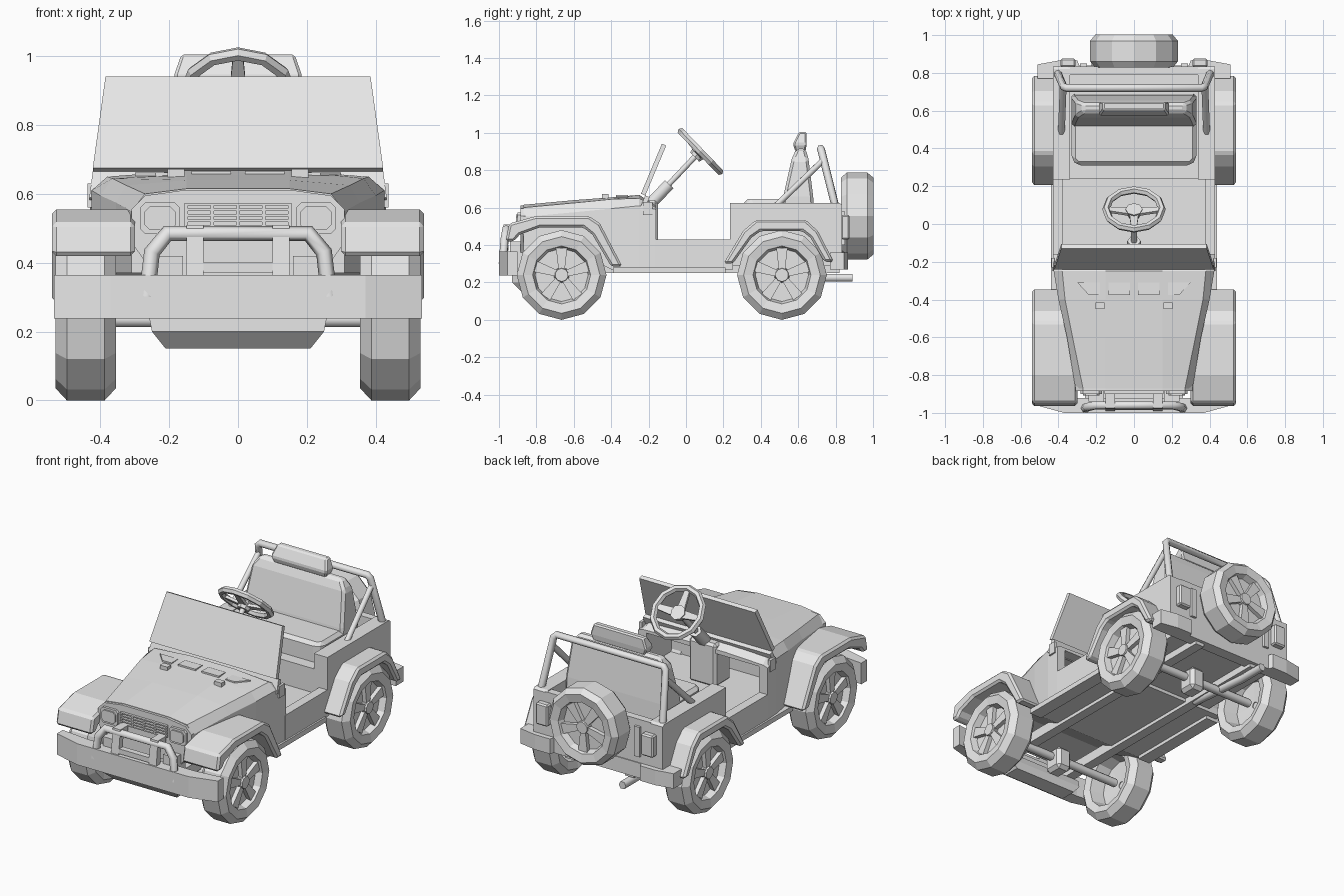
import bpy, bmesh, math
from mathutils import Matrix, Vector

if "Cube" in bpy.data.objects:
    bpy.data.objects.remove(bpy.data.objects["Cube"], do_unlink=True)

GREY = (0.8, 0.8, 0.8, 1)
mat = bpy.data.materials.new("plain_grey")
mat.use_nodes = True
mat.diffuse_color = GREY
mat.node_tree.nodes["Principled BSDF"].inputs["Base Color"].default_value = GREY


def finish(name, bm, mirror=False, bevel=0, matrix=None):
    """Turn a bmesh into a named object, optionally mirrored left to right."""
    bmesh.ops.recalc_face_normals(bm, faces=bm.faces)
    me = bpy.data.meshes.new(name)
    bm.to_mesh(me)
    bm.free()
    me.materials.append(mat)
    ob = bpy.data.objects.new(name, me)
    bpy.context.collection.objects.link(ob)
    if matrix:
        ob.matrix_world = matrix
    if bevel:
        m = ob.modifiers.new("bevel", "BEVEL")
        m.width, m.segments = bevel, 1
    if mirror:
        ob.modifiers.new("mirror", "MIRROR")
    return ob


def skin(bm, rings, caps=True):
    """Join equal point rings with quads and close the ends."""
    rows = [[bm.verts.new(p) for p in r] for r in rings]
    n = len(rows[0])
    for a, b in zip(rows, rows[1:]):
        for i in range(n):
            bm.faces.new((a[i], a[(i + 1) % n], b[(i + 1) % n], b[i]))
    if caps:
        bm.faces.new(rows[0])
        bm.faces.new(rows[-1])


def prism(name, pts, a, b, axis, **kw):
    """Extrude a 2D outline along an axis."""
    def at(p, t):
        return {"x": (t, *p), "y": (p[0], t, p[1]), "z": (*p, t)}[axis]
    bm = bmesh.new()
    skin(bm, [[at(p, t) for p in pts] for t in (a, b)])
    return finish(name, bm, **kw)


def box(name, x, y, z, **kw):
    return prism(name, [(x[0], y[0]), (x[1], y[0]), (x[1], y[1]), (x[0], y[1])], *z, "z", **kw)


def both(pts):
    """Mirror a half outline into a full one."""
    return pts + [(-p[0], *p[1:]) for p in reversed(pts)]


def tube(name, pts, r, res=1, mirror=False):
    cu = bpy.data.curves.new(name, "CURVE")
    cu.dimensions = "3D"
    cu.bevel_depth, cu.bevel_resolution, cu.use_fill_caps = r, res, True
    for s in ((1, -1) if mirror else (1,)):
        sp = cu.splines.new("POLY")
        sp.points.add(len(pts) - 1)
        for q, p in zip(sp.points, pts):
            q.co = (s * p[0], p[1], p[2], 1)
    cu.materials.append(mat)
    ob = bpy.data.objects.new(name, cu)
    bpy.context.collection.objects.link(ob)
    return ob


def wheel(name, matrix, r=0.24, mirror=False):
    """Twelve sided tyre, dished rim, five spokes and hub; outside is local +z."""
    profile = [(.16, -.075), (.205, -.0875), (r, -.055), (r, .055), (.205, .0875),
               (.155, .078), (.142, .04), (.02, .04), (.02, .02), (.145, .01)]
    bm = bmesh.new()
    steps = [math.tau * i / 12 for i in range(12)]
    rings = [[(q * math.sin(t), q * math.cos(t), h) for t in steps] for q, h in profile]
    skin(bm, rings + [rings[0]], caps=False)
    for i in range(5):
        turn = Matrix.Rotation(math.tau * i / 5, 3, "Z")
        spoke = [(-.016, .02), (.016, .02), (.03, .145), (-.03, .145)]
        skin(bm, [[turn @ Vector((*p, h)) for p in spoke] for h in (.035, .065)])
    bmesh.ops.create_cone(bm, cap_ends=True, segments=10, radius1=.045, radius2=.035, depth=.05,
                          matrix=Matrix.Translation((0, 0, .05)))
    bmesh.ops.remove_doubles(bm, verts=bm.verts, dist=.0001)
    if matrix:
        bm.transform(matrix)
    return finish(name, bm, mirror=mirror)


# Wheels, spare and axles
side = Matrix.Rotation(math.pi / 2, 4, "Y") @ Matrix.Rotation(math.pi / 2, 4, "Z")
for label, y in (("front", -.665), ("rear", .513)):
    wheel(label + "_wheels", Matrix.Translation((.4425, y, .24)) @ side, mirror=True)
    tube(label + "_axle", [(-.42, y, .235), (.42, y, .235)], .025)
    box(label + "_differential", (-.05, .05), (y - .06, y + .06), (.15, .29), bevel=.02)
wheel("spare_wheel", Matrix.Translation((0, .915, .555)) @ Matrix.Rotation(-math.pi / 2, 4, "X"), r=.232)
box("spare_mount", (-.06, .06), (.82, .93), (.5, .61))

# Hood and front body, lofted from cross-sections
sections = [(-.87, .31, .37, .55, .27, .6, .615), (-.6, .355, .37, .575, .325, .625, .64),
            (-.4, .4, .27, .595, .365, .645, .655), (-.25, .425, .27, .61, .38, .65, .668),
            (-.16, .43, .27, .59, .4, .6, .61)]
bm = bmesh.new()
skin(bm, [both([(w, y, zb), (w, y, zs), (w2, y, z2), (.15, y, zt)])
          for y, w, zb, zs, w2, z2, zt in sections])
front_body = finish("front_body", bm)
floor = box("floor_pan", (-.43, .43), (-.165, .25), (.27, .43))

# Hollow out the footwell
cutter = box("footwell_cutter", (-.375, .375), (-.4, .24), (.385, .585))
cutter.hide_render = True
cutter.hide_set(True)
cutter.display_type = "WIRE"
for ob in (front_body, floor):
    m = ob.modifiers.new("footwell", "BOOLEAN")
    m.operation, m.object, m.solver = "DIFFERENCE", cutter, "EXACT"
box("pedal_console", (-.09, .09), (-.3, -.15), (.38, .64), bevel=.015)
box("running_board", (.36, .44), (-.39, .21), (.25, .28), mirror=True)

# Rear tub with open wheel arches
arch_rear = [(.25, .31), (.34, .455), (.39, .49), (.63, .49), (.68, .455), (.75, .34)]
prism("tub_side", [(.235, .27)] + arch_rear + [(.835, .34), (.835, .615), (.82, .625), (.235, .625)],
      .34, .43, "x", mirror=True)
box("tub_floor", (-.345, .345), (.24, .83), (.29, .53))
box("tailgate", (-.35, .35), (.79, .835), (.33, .62))
box("chassis_rail", (.17, .23), (-.85, .82), (.25, .31), mirror=True)

# Fender flares
prism("rear_fender", [(.2, .3), (.305, .475), (.375, .535), (.64, .535), (.705, .475), (.79, .31),
                      (.74, .31), (.665, .44), (.62, .475), (.4, .475), (.35, .44), (.25, .3)],
      .4, .54, "x", mirror=True, bevel=.012)
prism("front_fender", [(-.965, .42), (-.945, .515), (-.8, .555), (-.52, .555), (-.46, .515), (-.34, .285),
                       (-.4, .285), (-.5, .455), (-.55, .495), (-.78, .495), (-.89, .455), (-.92, .42)],
      .3, .54, "x", mirror=True, bevel=.012)

# Grille, headlights and hood details
prism("grille_panel", both([(.24, .36), (.31, .46), (.31, .555), (.27, .595), (.15, .612)]),
      -.885, -.85, "y")
for i in range(5):
    z = .502 + i * .016
    box("grille_slat", (-.155, .155), (-.9, -.88), (z, z + .007))
for x in (-.15, -.075, 0, .075, .15):
    box("grille_divider", (x - .005, x + .005), (-.897, -.88), (.5, .573))
for label, g, y in (("headlight_rim", 0, -.9), ("headlight_lens", .012, -.908)):
    a, b, c, d, k = .17 + g, .283 - g, .483 + g, .575 - g, .014
    prism(label, [(a + k, c), (b - k, c), (b, c + k), (b, d - k), (b - k, d), (a + k, d),
                  (a, d - k), (a, c + k)], y, -.88, "y", mirror=True)
box("hood_vent_inner", (.02, .135), (-.375, -.31), (.65, .667), mirror=True)
prism("hood_vent_outer", [(.18, -.375), (.24, -.375), (.3, -.31), (.18, -.31)], .64, .662, "z", mirror=True)
box("hood_latch", (.155, .205), (-.45, -.415), (.64, .672), mirror=True)
box("side_hinge", (.42, .437), (-.23, -.18), (.56, .63), mirror=True)

# Front bumper, guard bar and skid plate
prism("front_bumper", both([(.37, -1), (.535, -.955), (.535, -.9), (.35, -.92)]), .238, .365, "z")
prism("guard_post", [(-1, .28), (-.975, .51), (-.9, .51), (-.9, .48), (-.945, .47), (-.96, .28)],
      .1, .15, "x", mirror=True)
tube("guard_hoop", both([(.265, -.98, .3), (.25, -.97, .43), (.205, -.96, .485)]), .024)
box("guard_crossbar", (-.11, .11), (-.985, -.95), (.37, .4))
box("bumper_bracket", (.16, .24), (-.94, -.84), (.26, .42), mirror=True)
bm = bmesh.new()
skin(bm, [both([(w, ya, z), (w, yb, z)]) for z, w, ya, yb in
          ((.25, .26, -.93, -.8), (.2, .25, -.93, -.78), (.15, .21, -.88, -.78))])
finish("skid_plate", bm)


# Windscreen: recessed pane in a leaning frame, above a lower cowl strip
def lean(x, z):
    return (x, -.245 + (z - .6) * .42, z)


for name, z0, z1, w0, w1, rim in (("windscreen", .665, .932, .422, .385, .035),
                                  ("windscreen_base", .59, .665, .432, .422, 0)):
    bm = bmesh.new()
    f = bm.faces.new([bm.verts.new(lean(*p)) for p in ((-w0, z0), (w0, z0), (w1, z1), (-w1, z1))])
    f.normal_update()
    if rim:
        bmesh.ops.inset_region(bm, faces=[f], thickness=rim, depth=-.008)
    ob = finish(name, bm)
    ob.modifiers.new("thickness", "SOLIDIFY").thickness = .025

# Steering column and wheel
tube("steering_column", [(0, -.2, .61), (0, .06, .885)], .017)
tube("column_shroud", [(0, -.19, .62), (0, -.09, .725)], .036)
bm = bmesh.new()
rings = []
for i in range(12):
    t = math.tau * i / 12
    rings.append([((.148 + .02 * math.cos(u)) * math.sin(t), (.148 + .02 * math.cos(u)) * math.cos(t),
                   .02 * math.sin(u)) for u in (math.tau * j / 6 for j in range(6))])
skin(bm, rings + [rings[0]], caps=False)
for angle in (90, -90, 180):
    turn = Matrix.Rotation(math.radians(angle), 3, "Z")
    skin(bm, [[turn @ Vector(p) for p in ((-w, y, z - .008), (w, y, z - .008), (w, y, z + .008), (-w, y, z + .008))]
              for w, y, z in ((.026, 0, -.02), (.014, .15, 0))])
bmesh.ops.create_cone(bm, cap_ends=True, segments=8, radius1=.035, radius2=.045, depth=.045,
                      matrix=Matrix.Translation((0, 0, -.02)))
bmesh.ops.remove_doubles(bm, verts=bm.verts, dist=.0001)
finish("steering_wheel", bm,
       matrix=Matrix.Translation((0, .077, .9)) @ Matrix.Rotation(math.radians(-46), 4, "X"))

# Seat
prism("seat_cushion", both([(.3, .31), (.33, .34), (.33, .62)]), .46, .645, "z", bevel=.02)
bm = bmesh.new()
skin(bm, [both([(w, ya, z), (w, yb, z)]) for z, w, ya, yb in
          ((.52, .33, .5, .69), (.66, .33, .52, .68), (.86, .31, .565, .655), (.915, .27, .59, .64))])
finish("seat_back", bm, bevel=.015)
bm = bmesh.new()
skin(bm, [both([(w, ya, z), (w, yb, z)]) for z, w, ya, yb in
          ((.9, .17, .585, .64), (.94, .187, .572, .645), (1.005, .165, .605, .645))])
finish("headrest", bm, bevel=.008)

# Roll hoop and braces
tube("roll_hoop", both([(.405, .8, .6), (.372, .725, .9), (.355, .72, .917)]), .021)
tube("roll_brace", [(.385, .47, .6), (.375, .73, .85)], .018, mirror=True)

# Rear bumper, lamps, hinges and exhaust
prism("rear_bumper", both([(.51, .77), (.51, .845), (.4, .865), (.3, .865), (.29, .84)]), .27, .36, "z")
box("tail_lamp", (.31, .39), (.83, .875), (.43, .56), mirror=True, bevel=.008)
box("tailgate_hinge", (.25, .285), (.83, .85), (.4, .58), mirror=True)
tube("exhaust_pipe", [(-.2, .3, .26), (-.2, .72, .225), (-.2, .89, .225)], .024)
